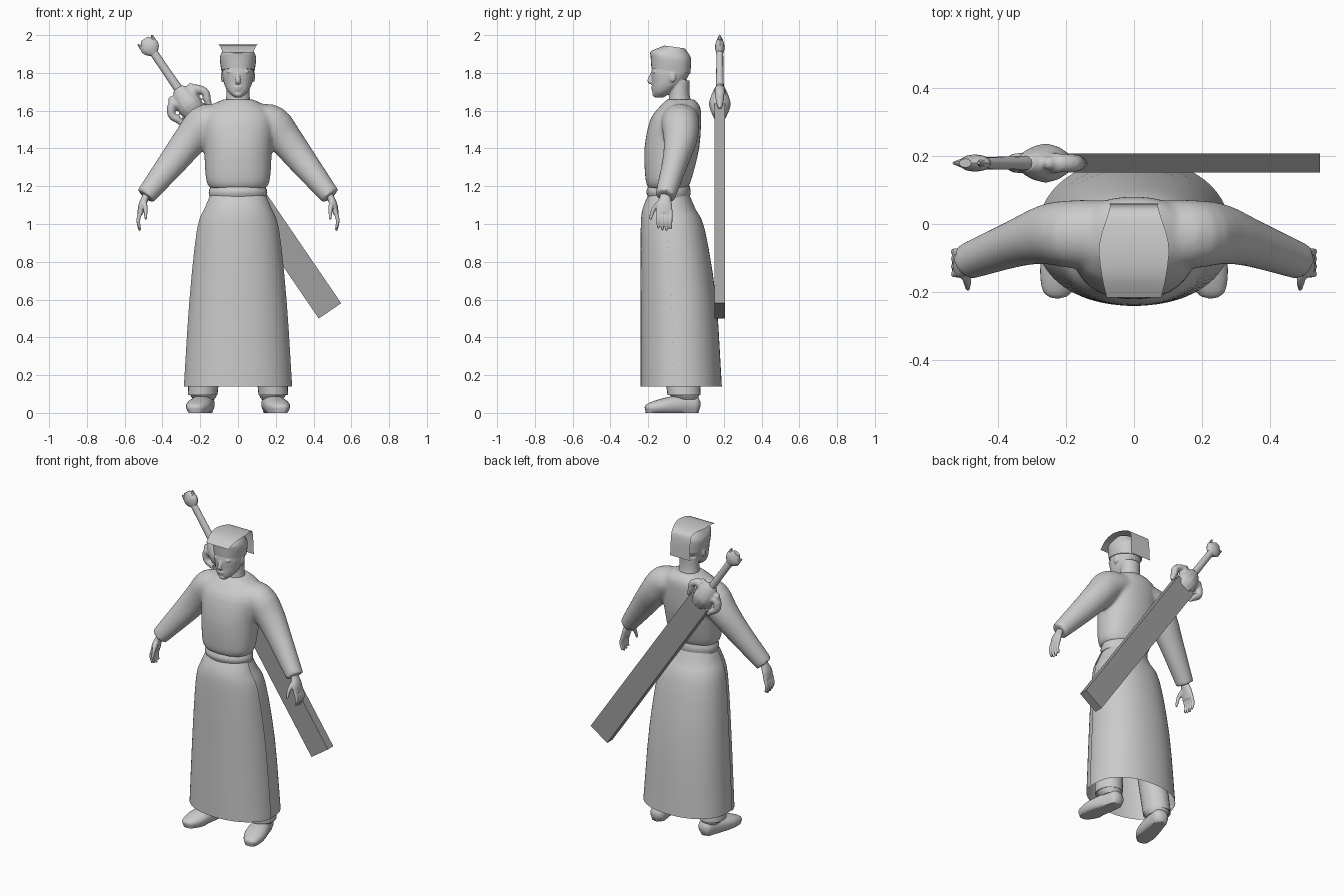
import bpy, bmesh, math
from mathutils import Vector, Matrix

if "Cube" in bpy.data.objects:
    bpy.data.objects.remove(bpy.data.objects["Cube"])


def material(name, value):
    mat = bpy.data.materials.new(name)
    mat.use_nodes = True
    colour = (value, value, value, 1)
    mat.diffuse_color = colour
    mat.node_tree.nodes["Principled BSDF"].inputs["Base Color"].default_value = colour
    return mat


light = material("light grey", .6)
dark = material("scabbard grey", .35)
X, Y, Z = Vector((1, 0, 0)), Vector((0, 1, 0)), Vector((0, 0, 1))


def smooth_rows(rows, steps=3):
    """Resample rows of numbers along a Catmull-Rom curve."""
    points = [Vector(row) for row in rows]
    points = [points[0] * 2 - points[1]] + points + [points[-1] * 2 - points[-2]]
    result = []
    for before, start, end, after in zip(points, points[1:], points[2:], points[3:]):
        for step in range(steps):
            t = step / steps
            bend = (before * 2 - start * 5 + end * 4 - after) * t * t
            twist = (start * 3 - before - end * 3 + after) * t * t * t
            result.append((start * 2 + (end - before) * t + bend + twist) / 2)
    return result + [points[-2]]


def bridge(bm, rows, closed):
    for lower, upper in zip(rows, rows[1:]):
        for k in range(len(lower) if closed else len(lower) - 1):
            j = (k + 1) % len(lower)
            bm.faces.new((lower[k], lower[j], upper[j], upper[k]))


def add_loft(bm, rings, ref=Y, axis=None, sides=24, power=1, arc=None):
    """Rings are (x, y, z, radius across, radius along ref); arc makes an open panel."""
    rings = smooth_rows(rings)
    centres = [Vector(ring[:3]) for ring in rings]
    last = len(rings) - 1
    rows = []
    for i, ring in enumerate(rings):
        tangent = axis or (centres[min(i + 1, last)] - centres[max(i - 1, 0)]).normalized()
        side = ref.cross(tangent).normalized()
        up = tangent.cross(side)
        row = []
        for k in range(sides):
            angle = arc[0] + (arc[1] - arc[0]) * k / (sides - 1) if arc else math.tau * k / sides
            across, along = [math.copysign(abs(q) ** power, q) for q in (math.cos(angle), math.sin(angle))]
            row.append(bm.verts.new(centres[i] + side * across * ring[3] + up * along * ring[4]))
        rows.append(row)
    bridge(bm, rows, closed=not arc)
    if not arc:
        bm.faces.new(rows[0][::-1])
        bm.faces.new(rows[-1])


def add_ball(bm, centre, size):
    matrix = Matrix.Translation(centre) @ Matrix.Diagonal((*size, 1))
    bmesh.ops.create_uvsphere(bm, u_segments=16, v_segments=10, radius=1, matrix=matrix)


def finish(bm, name, mat=light, voxel=0, smooth=3, thick=0, angle=40):
    if thick:
        bmesh.ops.solidify(bm, geom=bm.faces[:], thickness=thick)
    bmesh.ops.recalc_face_normals(bm, faces=bm.faces)
    mesh = bpy.data.meshes.new(name)
    bm.to_mesh(mesh)
    bm.free()
    obj = bpy.data.objects.new(name, mesh)
    bpy.context.collection.objects.link(obj)
    mesh.materials.append(mat)
    bpy.ops.object.select_all(action="DESELECT")
    bpy.context.view_layer.objects.active = obj
    obj.select_set(True)
    bpy.ops.object.shade_smooth_by_angle(angle=math.radians(angle))
    if voxel:
        remesh = obj.modifiers.new("blend", "REMESH")
        remesh.mode, remesh.voxel_size, remesh.use_smooth_shade = "VOXEL", voxel, True
        soften = obj.modifiers.new("soften", "SMOOTH")
        soften.iterations, soften.factor = smooth, .5
    return obj


def level(rows):
    """Turn (z, half width, front y, back y) into rings."""
    return [(0, (front + back) / 2, z, width, (back - front) / 2) for z, width, front, back in rows]


def mirrored(sign, rings):
    return [(sign * x, *rest) for x, *rest in rings]


# Robe skirt: a front panel overlapping a slightly larger back panel at the side slits
skirt = level([(.14, .29, -.24, .19), (.6, .26, -.24, .16), (.97, .22, -.24, .1),
               (1.08, .18, -.23, .05), (1.15, .15, -.2, .02)])
front_arc, back_arc = (.16 - math.pi, -.16), (-.3, math.pi + .3)
for name, inset, arc in (("skirt_front", 0, front_arc), ("skirt_back", .008, back_arc)):
    bm = bmesh.new()
    add_loft(bm, [(x, y, z, width - inset, depth) for x, y, z, width, depth in skirt],
             axis=Z, sides=36, arc=arc, power=.92)
    finish(bm, name, thick=.004)

# Belt
bm = bmesh.new()
add_loft(bm, level([(1.14, .15, -.2, .02), (1.17, .155, -.21, .025), (1.2, .145, -.2, .02)]), axis=Z, sides=36)
finish(bm, "belt")

# Tunic with blended sleeves
bm = bmesh.new()
add_loft(bm, level([(1.19, .15, -.2, .01), (1.24, .17, -.215, .03), (1.4, .18, -.22, .07),
                    (1.55, .19, -.19, .08), (1.62, .15, -.14, .075), (1.66, .08, -.1, .045)]),
         axis=Z, sides=40, power=.9)
for sign in (-1, 1):
    add_loft(bm, mirrored(sign, [(.1, -.03, 1.56, .08, .1), (.18, -.03, 1.53, .1, .1), (.25, -.03, 1.45, .09, .09),
                                 (.34, -.055, 1.335, .077, .07), (.49, -.11, 1.147, .053, .054)]))
finish(bm, "tunic", voxel=.01, smooth=8)

# V-shaped collar edge, barely proud of the cloth
bm = bmesh.new()
for sign in (-1, 1):
    add_loft(bm, [(sign * .065, -.07, 1.655, .003, .004), (sign * .04, -.125, 1.62, .003, .004),
                  (0, -.176, 1.57, .003, .004)], sides=8)
finish(bm, "collar")

# Head with neck, nose, lips, chin, brows, eyelids and ears
bm = bmesh.new()
add_loft(bm, level([(1.6, .07, -.1, .04), (1.68, .062, -.09, .02), (1.76, .06, -.09, .02)]), axis=Z)
add_loft(bm, level([(1.67, .02, -.165, -.12), (1.7, .053, -.177, -.07), (1.75, .076, -.18, -.01),
                    (1.82, .084, -.182, .025), (1.91, .06, -.14, 0)]), axis=Z, power=.93)
add_loft(bm, [(0, -.176, 1.805, .007, .008), (0, -.193, 1.757, .014, .012), (0, -.18, 1.747, .011, .008)], sides=12)
for z, y, size in ((1.724, -.177, (.022, .008, .006)), (1.712, -.175, (.018, .008, .006)), (1.686, -.166, (.02, .014, .012))):
    add_ball(bm, (0, y, z), size)
for sign in (-1, 1):
    add_ball(bm, (sign * .034, -.166, 1.805), (.026, .012, .008))
    add_ball(bm, (sign * .034, -.163, 1.785), (.014, .013, .006))
    add_ball(bm, (sign * .083, -.07, 1.78), (.007, .017, .03))
finish(bm, "head", voxel=.0045, smooth=4)

# Hat band with a low crown under the panel
bm = bmesh.new()
add_loft(bm, [(0, -.08, 1.81, .088, .104), (0, -.08, 1.87, .096, .108), (0, -.08, 1.9, .09, .105),
              (0, -.06, 1.937, .07, .055)], axis=Vector((0, .14, 1)).normalized(), sides=32, power=.88)
finish(bm, "hat_band")

# Hat panel: dips toward the face and folds down behind
bm = bmesh.new()
panel = smooth_rows([(-.216, 1.908, .08), (-.15, 1.941, .095), (-.06, 1.949, .102), (.03, 1.935, .076),
                     (.055, 1.89, .07), (.06, 1.77, .073)])
bridge(bm, [[bm.verts.new((width * k / 3, y, z)) for k in range(-3, 4)] for y, z, width in panel], closed=False)
finish(bm, "hat_panel", thick=.007, angle=60)

for sign, side in ((1, "left"), (-1, "right")):
    # Hand: palm, four fingers with the middle ones longest, and thumb
    bm = bmesh.new()
    add_loft(bm, mirrored(sign, [(.47, -.11, 1.18, .022, .027), (.49, -.11, 1.14, .02, .03),
                                 (.507, -.115, 1.1, .02, .043), (.518, -.115, 1.055, .015, .043)]), sides=14)
    for finger in range(4):
        y, tip = -.147 + .022 * finger, .96 + .01 * abs(finger - 1.6)
        add_loft(bm, mirrored(sign, [(.514, y, 1.07, .012, .011), (.528, y, 1.02, .011, .01),
                                     (.52, y, tip, .007, .007)]), sides=8)
    add_loft(bm, mirrored(sign, [(.497, -.13, 1.12, .015, .017), (.49, -.17, 1.08, .012, .013),
                                 (.488, -.19, 1.025, .007, .008)]), sides=8)
    finish(bm, side + "_hand", voxel=.005, smooth=2)

    # Trouser leg, gathered at the ankle
    bm = bmesh.new()
    add_loft(bm, mirrored(sign, [(.18, 0, .07, .055, .06), (.183, -.01, .1, .073, .08), (.183, -.015, .15, .08, .09),
                                 (.13, -.06, .7, .08, .09), (.08, -.09, 1.1, .07, .08)]), axis=Z)
    finish(bm, side + "_trouser_leg")

    # Shoe, toes turned out, flattened at the sole
    bm = bmesh.new()
    add_loft(bm, mirrored(sign, [(.167, .075, .045, .015, .018), (.17, .055, .045, .045, .045), (.18, 0, .045, .055, .054),
                                 (.209, -.12, .035, .042, .066), (.23, -.195, .025, .026, .043),
                                 (.234, -.214, .02, .012, .018)]), ref=X, power=.9)
    for vert in bm.verts:
        if vert.co.z < .012:
            vert.co.z = 0
    finish(bm, side + "_shoe", angle=60)

# Sword: built along its own axis, then slung diagonally across the back
along, across = Vector((-.564, 0, .826)), Vector((.826, 0, .564))
sling = Matrix((across, Y, along)).transposed().to_4x4()
sling.translation = Vector((.487, .179, .54))


def add_turned(bm, rows, sides=12):
    """Rows are (distance along the sword, half width, half depth)."""
    add_loft(bm, [(0, 0, *row) for row in rows], sides=sides)


bm = bmesh.new()
bmesh.ops.create_cube(bm, size=1, matrix=Matrix.Translation((0, 0, .64)) @ Matrix.Diagonal((.144, .056, 1.28, 1)))
finish(bm, "scabbard", dark, angle=20).matrix_world = sling

# Guard with curled wings
bm = bmesh.new()
add_turned(bm, [(1.25, .055, .035), (1.32, .068, .058), (1.39, .055, .042), (1.43, .026, .024)])
for sign in (-1, 1):
    add_loft(bm, mirrored(sign, [(.03, 0, 1.34, .03, .034), (.07, 0, 1.372, .027, .03), (.107, 0, 1.33, .022, .026),
                                 (.094, 0, 1.29, .02, .023), (.082, 0, 1.24, .01, .011)]), sides=10)
    add_ball(bm, (sign * .062, 0, 1.395), (.018, .02, .02))
finish(bm, "guard", voxel=.007, smooth=2).matrix_world = sling

bm = bmesh.new()
add_turned(bm, [(1.41, .024, .022), (1.54, .022, .019), (1.67, .022, .018)])
finish(bm, "grip").matrix_world = sling

# Pommel with two small points
bm = bmesh.new()
add_turned(bm, [(1.65, .024, .018), (1.67, .043, .023), (1.7, .05, .025), (1.743, .022, .013)])
for sign in (-1, 1):
    add_loft(bm, [(sign * .036, 0, 1.71, .014, .013), (sign * .045, 0, 1.738, .004, .004)], sides=8)
finish(bm, "pommel").matrix_world = sling
